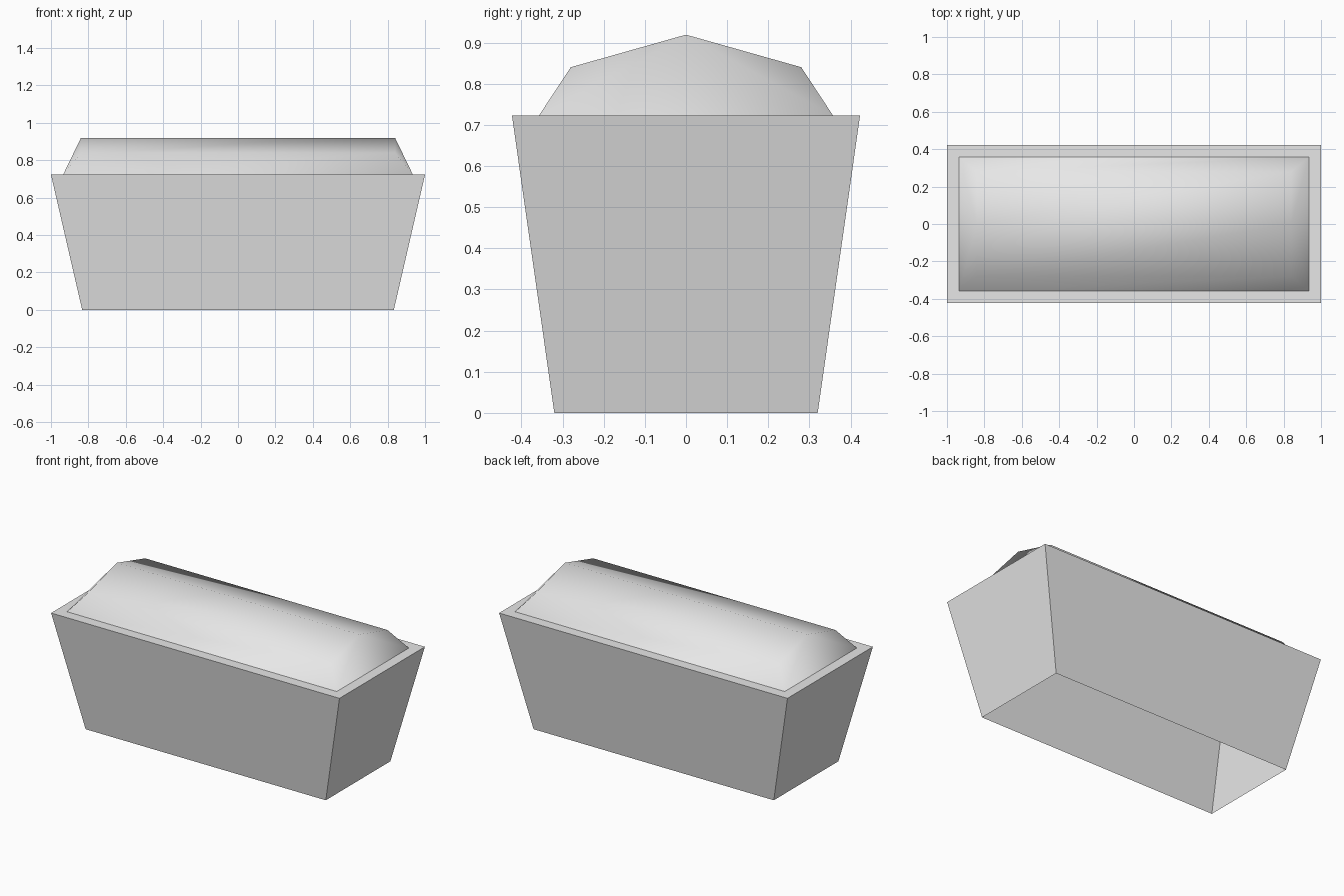
import bpy
import bmesh

cube = bpy.data.objects.get("Cube")
if cube:
    bpy.data.objects.remove(cube, do_unlink=True)

grey = bpy.data.materials.new("plain_grey")
grey.use_nodes = True
colour = (0.8, 0.8, 0.8, 1)
grey.diffuse_color = colour
grey.node_tree.nodes["Principled BSDF"].inputs["Base Color"].default_value = colour

RIM_Z = 0.723


def rectangle(bm, half_x, half_y, z):
    """Corner vertices of a level rectangle."""
    return [bm.verts.new((sx * half_x, sy * half_y, z))
            for sx, sy in ((-1, -1), (1, -1), (1, 1), (-1, 1))]


def bridge(bm, lower, upper):
    """Quads between two closed loops."""
    n = len(lower)
    for i in range(n):
        j = (i + 1) % n
        bm.faces.new((lower[i], lower[j], upper[j], upper[i]))


def finish(bm, name, smooth=False):
    mesh = bpy.data.meshes.new(name)
    for face in bm.faces:
        face.smooth = smooth
    bm.to_mesh(mesh)
    bm.free()
    mesh.materials.append(grey)
    obj = bpy.data.objects.new(name, mesh)
    bpy.context.collection.objects.link(obj)
    return obj


# Tapered tin, open underneath, with a flat rim around the top
bm = bmesh.new()
foot = rectangle(bm, 0.833, 0.32, 0)
rim_outer = rectangle(bm, 1.0, 0.423, RIM_Z)
rim_inner = rectangle(bm, 0.935, 0.357, RIM_Z)
bridge(bm, foot, rim_outer)
bridge(bm, rim_outer, rim_inner)
finish(bm, "tin")

# Domed loaf: a five-point section swept along x with sloping ends
bm = bmesh.new()
section = [(0.935, -0.357, RIM_Z), (0.84, -0.28, 0.84), (0.84, 0, 0.919),
           (0.84, 0.28, 0.84), (0.935, 0.357, RIM_Z)]
right, left = ([bm.verts.new((side * x, y, z)) for x, y, z in section]
               for side in (-1, 1))
for i in range(len(section) - 1):
    bm.faces.new((right[i], left[i], left[i + 1], right[i + 1]))
for end in (right, left):
    front, front_shoulder, ridge, back_shoulder, back = end
    for tri in ((front, back, ridge), (front, ridge, front_shoulder),
                (back, back_shoulder, ridge)):
        bm.faces.new(tri if end is left else tri[::-1])
finish(bm, "loaf", smooth=True)
